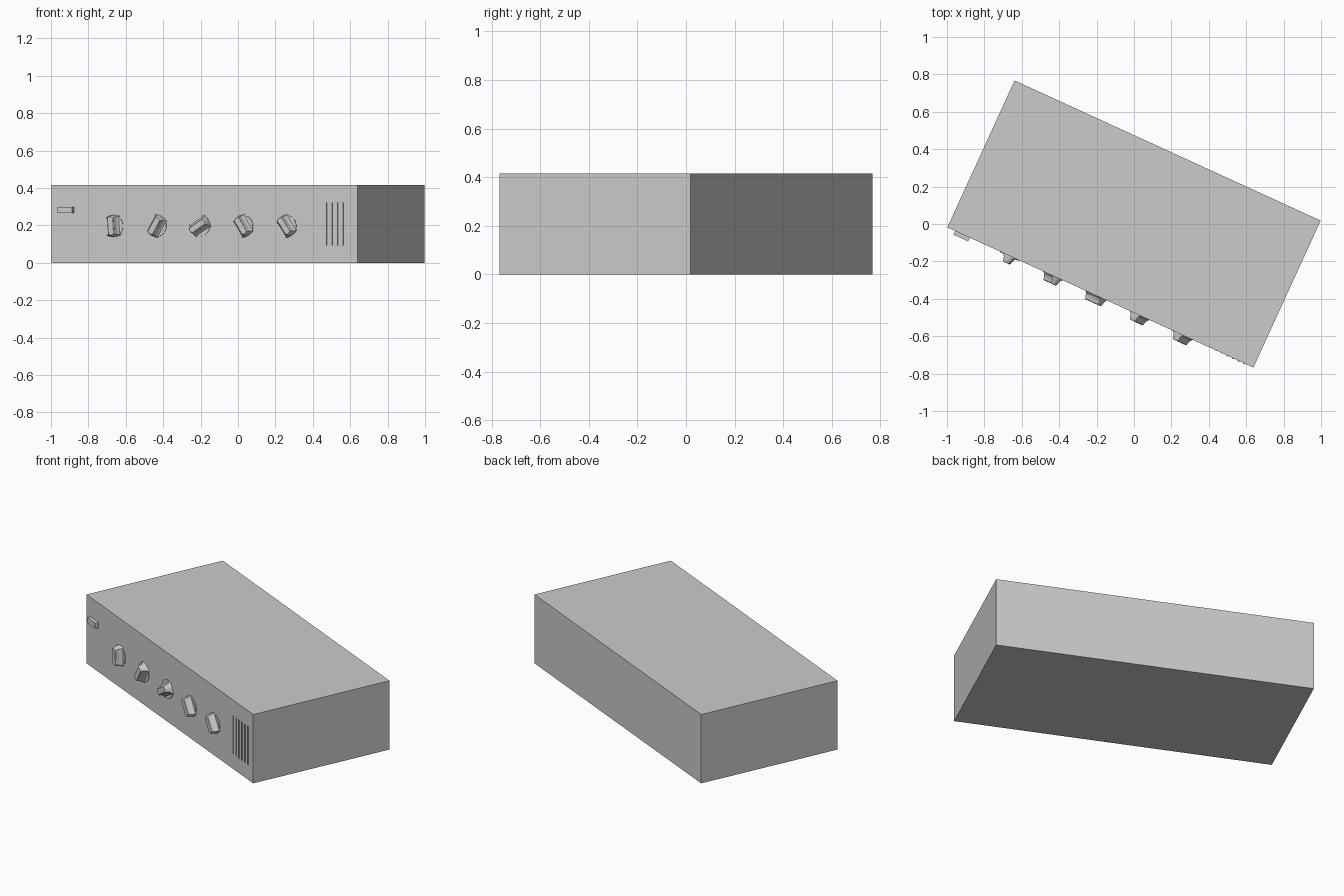
import bpy, bmesh, math
from mathutils import Matrix, Vector

if "Cube" in bpy.data.objects:
    bpy.data.objects.remove(bpy.data.objects["Cube"])

W, D, H = 1.80, 0.864, 0.415
TURN = Matrix.Rotation(math.radians(-24.6), 4, 'Z')


def panel(u, z, spin=0.0):
    """Frame on the front panel: x along it, y up, z outwards; spin is clockwise degrees."""
    return (TURN @ Matrix.Translation((u, -D / 2, z))
            @ Matrix.Rotation(math.pi / 2, 4, 'X')
            @ Matrix.Rotation(math.radians(-spin), 4, 'Z'))


def finish(name, bm, matrix, smooth=False):
    bmesh.ops.recalc_face_normals(bm, faces=bm.faces)
    mesh = bpy.data.meshes.new(name)
    bm.to_mesh(mesh)
    bm.free()
    ob = bpy.data.objects.new(name, mesh)
    bpy.context.collection.objects.link(ob)
    ob.matrix_world = matrix
    if smooth:
        bpy.context.view_layer.objects.active = ob
        ob.select_set(True)
        bpy.ops.object.shade_smooth_by_angle(angle=math.radians(35))
        ob.select_set(False)
    return ob


def box(name, size, matrix):
    bm = bmesh.new()
    bmesh.ops.create_cube(bm, size=1)
    bmesh.ops.scale(bm, vec=Vector(size), verts=bm.verts)
    return finish(name, bm, matrix)


def dial(name, matrix):
    # thin round base plate
    bm = bmesh.new()
    bmesh.ops.create_cone(bm, cap_ends=True, segments=32, radius1=0.056,
                          radius2=0.056, depth=0.008)
    finish(name + "_plate", bm, matrix, True)
    # flared grip: (half width, half length, height) sections
    sections = [(0.040, 0.058, 0.0), (0.031, 0.058, 0.006), (0.025, 0.057, 0.014),
                (0.021, 0.055, 0.026), (0.019, 0.052, 0.038), (0.015, 0.049, 0.042)]
    bm = bmesh.new()
    rings = []
    for w, l, h in sections:
        # outline with gently rounded ends
        outline = [(-w, -l * .85), (-w * .5, -l * .97), (0, -l), (w * .5, -l * .97), (w, -l * .85),
                   (w, l * .85), (w * .5, l * .97), (0, l), (-w * .5, l * .97), (-w, l * .85)]
        rings.append([bm.verts.new((x, y, h)) for x, y in outline])
    n = len(rings[0])
    for a, b in zip(rings, rings[1:]):
        for i in range(n):
            j = (i + 1) % n
            bm.faces.new((a[i], a[j], b[j], b[i]))
    bm.faces.new(rings[0][::-1])
    bm.faces.new(rings[-1])
    finish(name + "_grip", bm, matrix, True)


# main housing
box("housing", (W, D, H), TURN @ Matrix.Translation((0, 0, H / 2)))

# power button at the left end
box("power_button", (0.086, 0.033, 0.044),
    panel(-0.811, 0.283))

# row of dials, each turned differently
for i, spin in enumerate((-4, 30, 58, -32, -34)):
    dial(f"dial_{i + 1}", panel(-0.533 + i * 0.2545, 0.197, spin))

# vertical vent slats, the first two almost flush
for i in range(6):
    out = 0.0015 if i < 2 else 0.004
    box(f"vent_slat_{i + 1}", (0.010, 0.23, 2 * out), panel(0.682 + i * 0.0328, 0.207))
